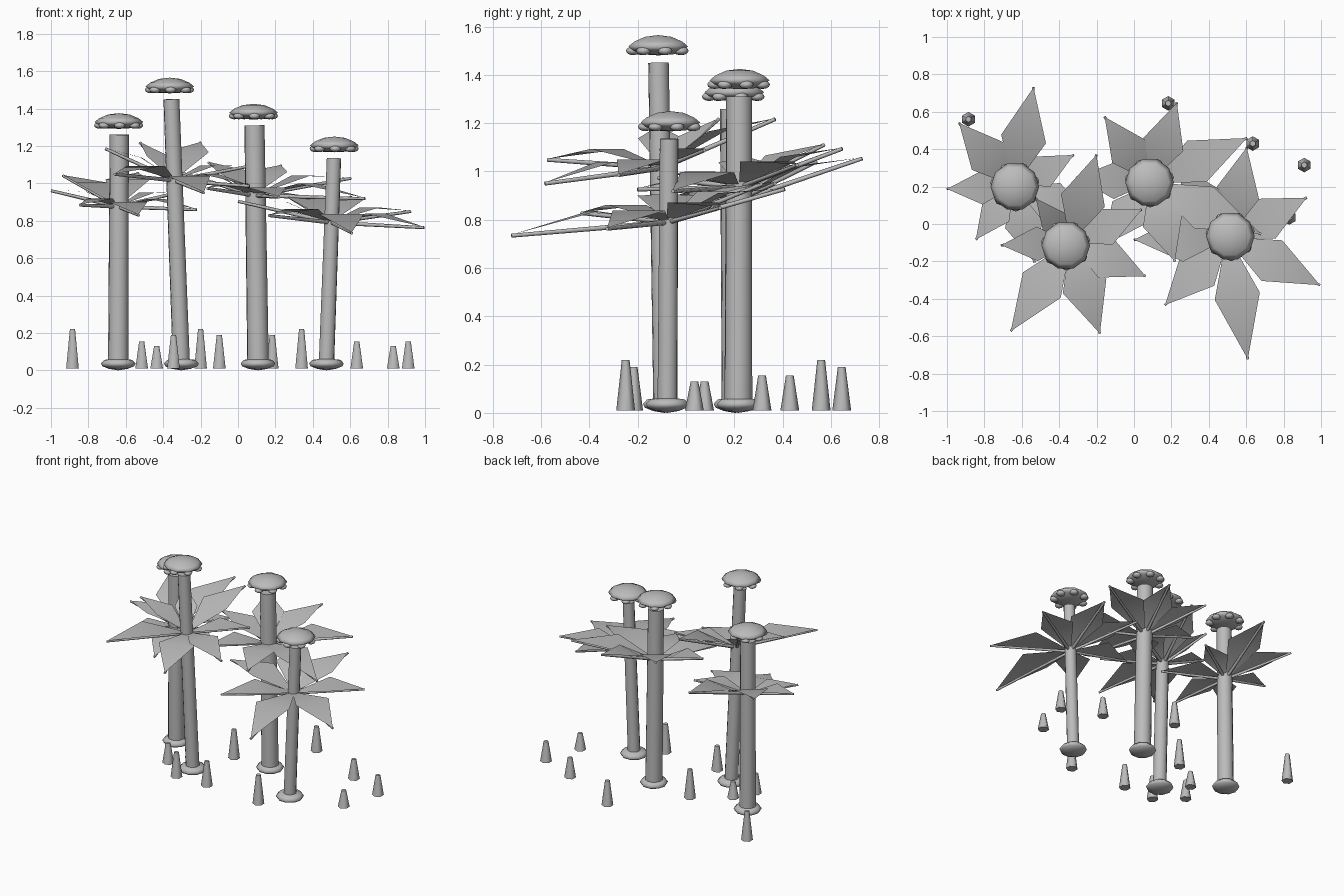
import bpy, bmesh
from math import sin, cos, pi, radians
from mathutils import Vector, Matrix

cube = bpy.data.objects.get("Cube")
if cube:
    bpy.data.objects.remove(cube)

grey = bpy.data.materials.new("plain grey")
grey.use_nodes = True
grey.diffuse_color = (0.5, 0.5, 0.5, 1)
grey.node_tree.nodes["Principled BSDF"].inputs["Base Color"].default_value = grey.diffuse_color


def finish(bm, name, angle):
    mesh = bpy.data.meshes.new(name)
    bm.to_mesh(mesh)
    bm.free()
    mesh.materials.append(grey)
    obj = bpy.data.objects.new(name, mesh)
    bpy.context.collection.objects.link(obj)
    bpy.ops.object.select_all(action='DESELECT')
    obj.select_set(True)
    bpy.context.view_layer.objects.active = obj
    bpy.ops.object.shade_smooth_by_angle(angle=radians(angle))


def tube(bm, start, end, r1, r2, sides):
    """Tapered cylinder between two points."""
    axis = end - start
    turn = axis.to_track_quat('Z', 'Y').to_matrix().to_4x4()
    bmesh.ops.create_cone(bm, cap_ends=True, segments=sides, radius1=r1, radius2=r2,
                          depth=axis.length,
                          matrix=Matrix.Translation((start + end) / 2) @ turn)


def lathe(bm, centre, profile, sides):
    """Closed round shape from (radius, height) points, poles at both ends."""
    rings = []
    for r, z in profile:
        count = sides if r else 1
        rings.append([bm.verts.new(centre + Vector((r * cos(2 * pi * i / sides),
                                                    r * sin(2 * pi * i / sides), z)))
                      for i in range(count)])
    for a, b in zip(rings, rings[1:]):
        for i in range(sides):
            j = (i + 1) % sides
            corners = [a[i % len(a)], a[j % len(a)], b[j % len(b)], b[i % len(b)]]
            bm.faces.new(list(dict.fromkeys(corners)))
    bmesh.ops.recalc_face_normals(bm, faces=bm.faces)


FOOT = [(0, 0), (.05, .008), (.085, .022), (.093, .037), (.075, .056), (0, .065)]
CAP = [(0, -.034), (.065, -.03), (.108, -.014), (.13, .003), (.105, .023), (.058, .043), (0, .05)]


def make_trunk(name, base, top, radius):
    bm = bmesh.new()
    tube(bm, base + Vector((0, 0, .04)), top, radius * 1.04, radius * .97, 12)
    finish(bm, name + "_trunk", 40)
    bm = bmesh.new()
    lathe(bm, base, FOOT, 10)
    finish(bm, name + "_foot", 120)


def make_cap(name, centre):
    bm = bmesh.new()
    lathe(bm, centre, CAP, 10)
    # ring of flattened buds under the rim
    for k in range(7):
        a = 2 * pi * (k + .3) / 7
        spot = centre + Vector((.104 * cos(a), .104 * sin(a), -.015))
        bmesh.ops.create_uvsphere(bm, u_segments=8, v_segments=6, radius=.03,
                                  matrix=Matrix.Translation(spot) @ Matrix.Diagonal((1, 1, .6, 1)))
    finish(bm, name + "_cap", 120)


def make_leaves(name, hub, radius, rise, tilt, leaves):
    blades, ribs = bmesh.new(), bmesh.new()
    for degrees, length in leaves:
        a = radians(degrees)
        out = Vector((cos(a), sin(a), 0))
        side = Vector((-sin(a), cos(a), 0))
        slope = rise / length + tilt[0] * out.x + tilt[1] * out.y

        def place(along, across, lift):
            return hub + out * along + side * across + Vector((0, 0, slope * along + lift))

        # blade: narrow root, raised wide middle, pointed tip
        w, mid = min(.25 * length, .122), .48 * length
        root = [place(radius * .8, s * .02, .012) for s in (-1, 1)]
        wide = [place(mid, s * w, .11 * length) for s in (-1, 1)]
        v = [blades.verts.new(p) for p in root + wide + [place(length, 0, .004)]]
        blades.faces.new((v[0], v[2], v[3], v[1]))
        blades.faces.new((v[2], v[4], v[3]))
        # supporting rib
        tube(ribs, place(radius * .5, 0, 0), place(length, 0, 0), .011, .008, 6)
    bmesh.ops.recalc_face_normals(blades, faces=blades.faces)
    for face in blades.faces:
        if face.normal.z < 0:
            face.normal_flip()
    finish(blades, name + "_leaves", 90)
    finish(ribs, name + "_leaf_ribs", 70)


# name, base, trunk top, radius, cap centre, hub, rise, tilt, leaves (angle, length)
trees = [
    ("left_back_tree", (-.64, .203, 0), (-.635, .192, 1.26), .053, (-.637, .2, 1.325),
     (-.64, .2, .875), .06, (-.08, .24),
     [(28, .36), (79, .54), (131, .45), (182, .36), (234, .35), (285, .42), (337, .455)]),
    ("left_front_tree", (-.303, -.09, 0), (-.356, -.114, 1.45), .044, (-.365, -.115, 1.515),
     (-.34, -.1, 1.015), .1, (-.2, .276),
     [(25, .42), (73.5, .49), (128, .3), (182, .37), (236, .57), (288, .51), (336, .44)]),
    ("middle_tree", (.107, .217, 0), (.088, .22, 1.31), .056, (.083, .222, 1.375),
     (.09, .22, .935), .085, (-.08, .2),
     [(25, .567), (72, .45), (125, .43), (176, .4), (233, .42), (287, .44), (335, .65)]),
    ("right_tree", (.473, -.077, 0), (.513, -.07, 1.135), .04, (.515, -.065, 1.2),
     (.5, -.075, .79), .065, (-.1, .17),
     [(27, .475), (78, .495), (124, .47), (181, .5), (227, .49), (279.5, .657), (333, .555)]),
]
for name, base, top, radius, cap, hub, rise, tilt, leaves in trees:
    make_trunk(name, Vector(base), Vector(top), radius)
    make_cap(name, Vector(cap))
    make_leaves(name, Vector(hub), radius, rise, tilt, leaves)

# sprouts scattered on the ground: x, y, top height
sprouts = [(-.885, .56, .22), (.183, .645, .19), (.635, .43, .155), (.91, .315, .155),
           (.83, .035, .13), (-.2, .24, .22), (.34, -.25, .22), (-.1, -.217, .19),
           (-.345, -.217, .19), (-.435, .077, .13), (-.515, -.07, .155)]
for n, (x, y, h) in enumerate(sprouts, 1):
    bm = bmesh.new()
    tube(bm, Vector((x, y, .01)), Vector((x, y, h)), .039, .016, 6)
    finish(bm, f"sprout_{n}", 65)
